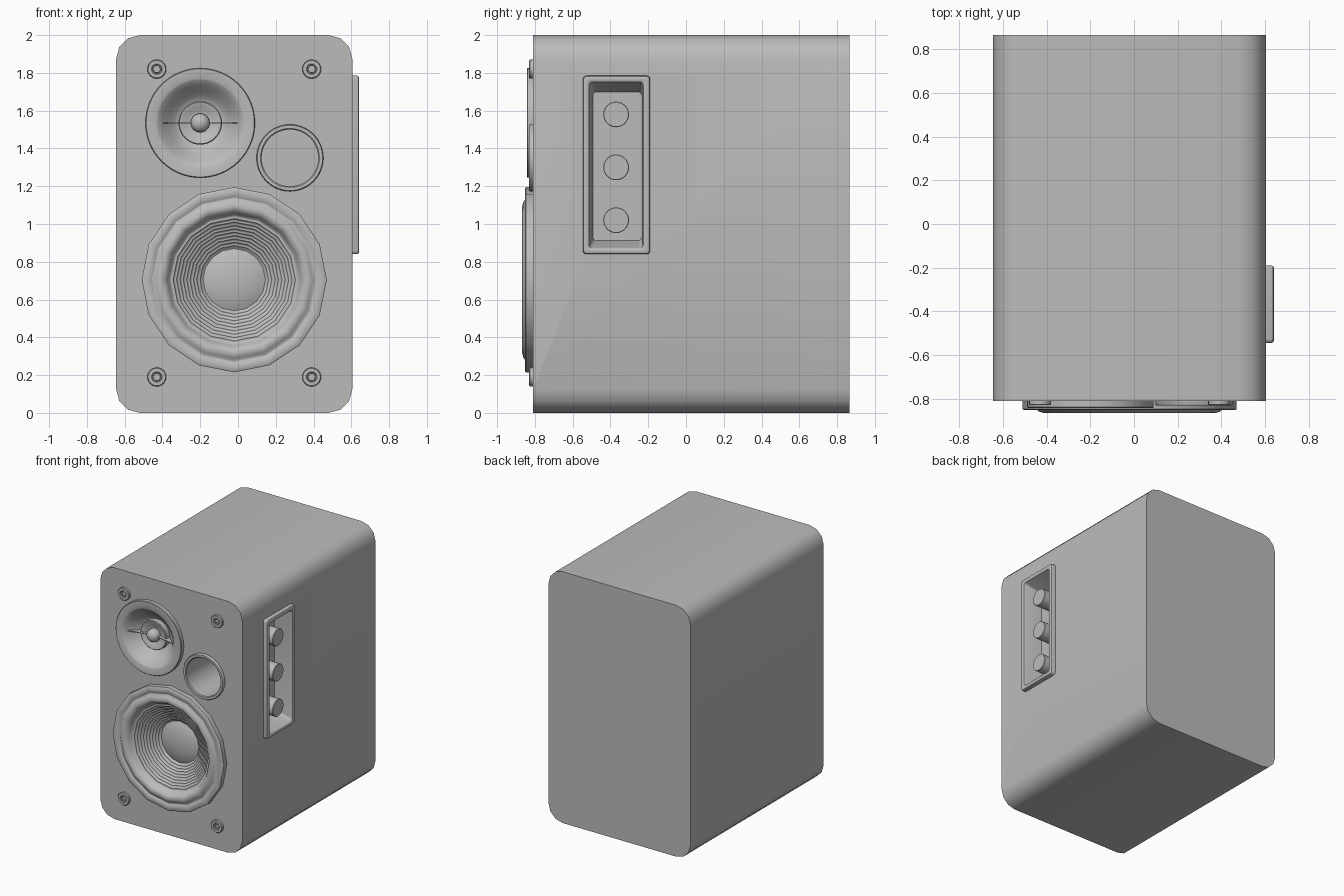
import bpy, bmesh, math

if "Cube" in bpy.data.objects:
    bpy.data.objects.remove(bpy.data.objects["Cube"])

grey = bpy.data.materials.new("plain_grey")
grey.diffuse_color = (0.5, 0.5, 0.5, 1)
grey.use_nodes = True
grey.node_tree.nodes["Principled BSDF"].inputs["Base Color"].default_value = grey.diffuse_color


def circle(r, n, start=0.0):
    return [(r * math.cos(start + 2 * math.pi * i / n),
             r * math.sin(start + 2 * math.pi * i / n)) for i in range(n)]


def round_rect(u0, u1, v0, v1, r, seg):
    """Counter-clockwise rounded rectangle."""
    pts = []
    corners = [(u1 - r, v1 - r), (u0 + r, v1 - r), (u0 + r, v0 + r), (u1 - r, v0 + r)]
    for k, (u, v) in enumerate(corners):
        for i in range(seg + 1):
            a = math.pi / 2 * (k + i / seg)
            pts.append((u + r * math.cos(a), v + r * math.sin(a)))
    return pts


def loft(name, rings, back=False, front=True, angle=35, parts=1):
    """Skin a row of equal rings of 3D points; optionally cap the ends."""
    bm = bmesh.new()
    rows = [[bm.verts.new(p) for p in ring] for ring in rings]
    n = len(rows[0])
    for a, b in zip(rows, rows[1:]):
        for j in range(n):
            k = (j + 1) % n
            bm.faces.new((a[j], a[k], b[k], b[j]))
    if front:
        bm.faces.new(rows[-1])
    if back:
        bm.faces.new(rows[0][::-1])
    me = bpy.data.meshes.new(name)
    bm.to_mesh(me)
    bm.free()
    me.materials.append(grey)
    ob = bpy.data.objects.new(name, me)
    bpy.context.collection.objects.link(ob)
    smooth(ob, angle)
    return ob


def smooth(ob, angle):
    bpy.ops.object.select_all(action='DESELECT')
    ob.select_set(True)
    bpy.context.view_layer.objects.active = ob
    bpy.ops.object.shade_smooth_by_angle(angle=math.radians(angle))


def turned(name, cx, cz, profile, n=48, start=0.0, **kw):
    """Lathe a (radius, y) profile about an axis pointing to the front."""
    rings = [[(cx + u, y, cz + v) for u, v in circle(r, n, start)] for r, y in profile]
    return loft(name, rings, **kw)


TW, PO, WO = (-0.2, 1.535), (0.275, 1.35), (-0.02, 0.705)
FRONT = -0.81

# cabinet with rounded long edges
outline = round_rect(-0.645, 0.605, 0, 2, 0.125, 3)
cabinet = loft("cabinet", [[(u, y, v) for u, v in outline] for y in (0.865, FRONT)], back=True)

# openings for the drivers, the port and the side controls
cutters = [
    turned("tweeter_cutter", *TW, [(0.26, -0.62), (0.26, -1)], back=True),
    turned("port_cutter", *PO, [(0.155, -0.48), (0.155, -1)], back=True),
    turned("woofer_cutter", *WO, [(0.45, -0.6), (0.45, -1)], n=16, back=True),
    loft("control_cutter", [[(x, u, v) for u, v in round_rect(-0.52, -0.22, 0.86, 1.76, 0.015, 3)]
                            for x in (0.47, 0.8)], back=True),
]
for c in cutters:
    c.hide_render = True
    m = cabinet.modifiers.new("opening", 'BOOLEAN')
    m.object, m.operation, m.solver = c, 'DIFFERENCE', 'EXACT'
    bpy.context.view_layer.objects.active = cabinet
    bpy.ops.object.modifier_apply(modifier=m.name)
for c in cutters:
    bpy.data.objects.remove(c)
smooth(cabinet, 35)

# tweeter: flange, horn and hub
turned("tweeter_horn", *TW, [
    (0.29, -0.80), (0.29, -0.838), (0.286, -0.843), (0.235, -0.843), (0.225, -0.838),
    (0.2, -0.815), (0.17, -0.78), (0.14, -0.75), (0.11, -0.73)], n=64)
turned("tweeter_hub", *TW, [
    (0.115, -0.72), (0.115, -0.775), (0.11, -0.78), (0.09, -0.775), (0.07, -0.765),
    (0.05, -0.76)])
turned("phase_plug", *TW, [(0.05, -0.75), (0.05, -0.785), (0.045, -0.8), (0.033, -0.812),
                           (0.018, -0.82), (0.004, -0.822)], n=32)

# thin horizontal blade across the horn
blade = [(-0.2, -0.818), (-0.1, -0.73), (0.1, -0.73), (0.2, -0.818), (0.06, -0.79), (-0.06, -0.79)]
loft("tweeter_blade", [[(TW[0] + x, y, TW[1] + dz) for x, y in blade] for dz in (-0.003, 0.003)],
     back=True)

# bass port
turned("port_tube", *PO, [
    (0.177, -0.80), (0.177, -0.826), (0.173, -0.832), (0.156, -0.832), (0.15, -0.826),
    (0.15, -0.49)])

# woofer: polygonal frame, rubber surround, ribbed cone and dust cap
profile = [(0.49, -0.80), (0.49, -0.848), (0.485, -0.852), (0.445, -0.852), (0.438, -0.845),
           (0.43, -0.845), (0.415, -0.86), (0.39, -0.867), (0.37, -0.86), (0.355, -0.842),
           (0.345, -0.82), (0.335, -0.812)]
for i in range(9):
    t = i / 9
    r, y = 0.33 - 0.16 * t, -0.812 + 0.11 * t
    profile += [(r, y), (r - 0.006, y - 0.001), (r - 0.011, y + 0.008)]
profile += [(0.165, -0.7), (0.14, -0.711), (0.11, -0.72), (0.075, -0.727), (0.035, -0.731),
            (0.005, -0.732)]
turned("woofer", *WO, profile, n=16, start=math.pi / 2, angle=50)

# corner screws with hexagonal sockets
for x in (-0.43, 0.39):
    for z in (0.19, 1.82):
        turned("corner_screw", x, z, [
            (0.05, -0.80), (0.05, -0.826), (0.046, -0.83), (0.028, -0.83), (0.024, -0.827),
            (0.024, -0.812)], n=24)
        turned("screw_socket", x, z, [(0.024, -0.811), (0.024, -0.824), (0.018, -0.824),
                                      (0.018, -0.813)], n=6)

# side control panel: raised frame sloping into a recess (x, y0, y1, z0, z1)
steps = [(0.59, -0.545, -0.19, 0.84, 1.785), (0.63, -0.545, -0.19, 0.84, 1.785),
         (0.637, -0.542, -0.193, 0.843, 1.782), (0.641, -0.535, -0.2, 0.85, 1.775),
         (0.641, -0.522, -0.218, 0.864, 1.76), (0.636, -0.514, -0.226, 0.871, 1.752),
         (0.625, -0.51, -0.23, 0.875, 1.748), (0.485, -0.492, -0.236, 0.912, 1.70)]
loft("control_panel", [[(s[0], u, v) for u, v in round_rect(*s[1:], 0.018, 4)] for s in steps])

# control knobs
for z in (1.02, 1.30, 1.58):
    loft("control_knob", [[(x, u - 0.37, v + z) for u, v in circle(r, 32)]
                          for x, r in ((0.48, 0.068), (0.61, 0.068), (0.613, 0.065))])
